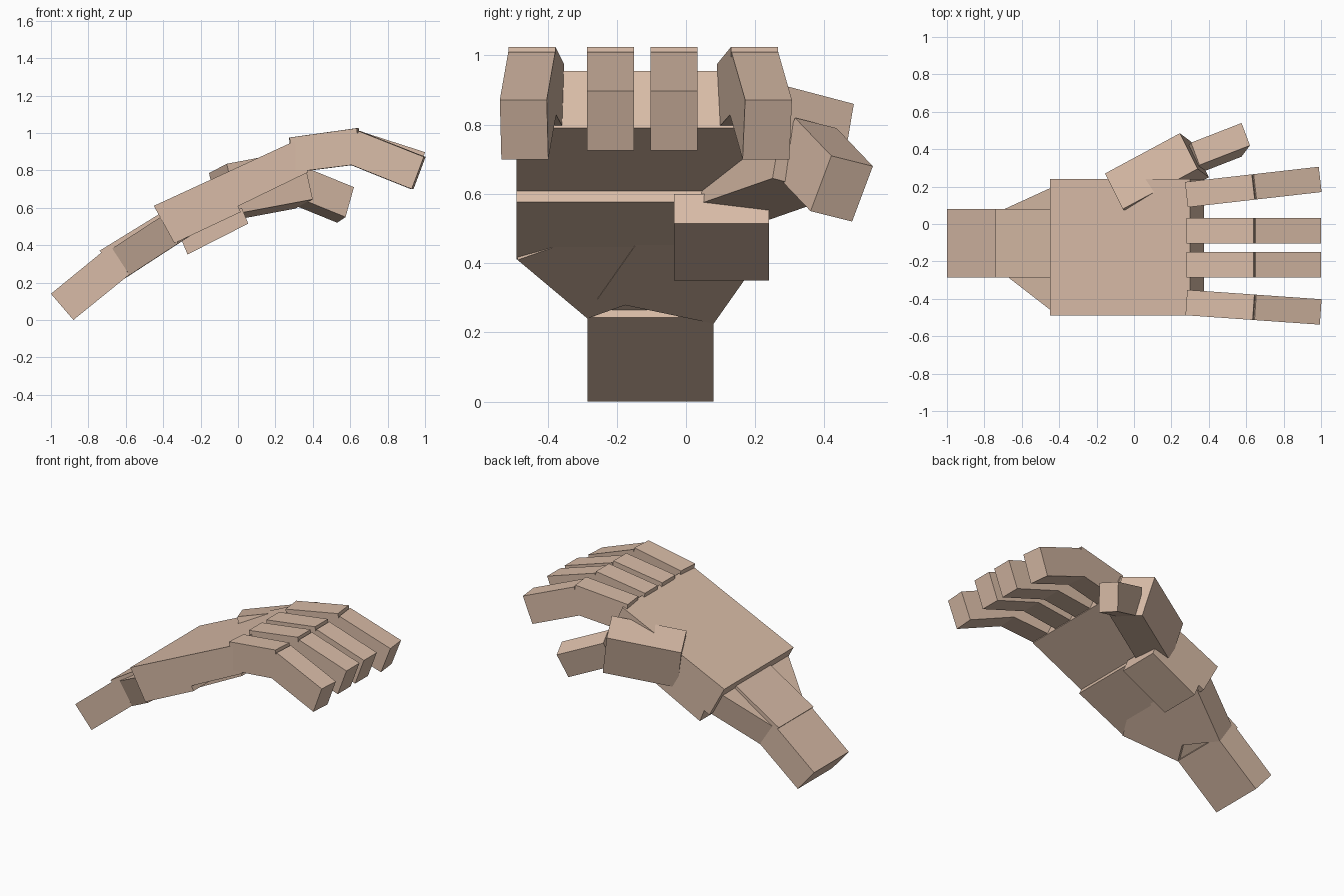
import bpy, bmesh, math
from mathutils import Vector, Matrix

if "Cube" in bpy.data.objects:
    bpy.data.objects.remove(bpy.data.objects["Cube"])

skin = bpy.data.materials.new("skin_tan")
skin.diffuse_color = (0.69, 0.50, 0.385, 1)
skin.use_nodes = True
skin.node_tree.nodes["Principled BSDF"].inputs["Base Color"].default_value = skin.diffuse_color


def finish(name, bm):
    bmesh.ops.recalc_face_normals(bm, faces=bm.faces)
    me = bpy.data.meshes.new(name)
    bm.to_mesh(me)
    bm.free()
    me.materials.append(skin)
    ob = bpy.data.objects.new(name, me)
    bpy.context.collection.objects.link(ob)
    return ob


def sweep(name, base, offset, turn=None):
    """Flat polygon swept along an offset to make a block."""
    bm = bmesh.new()
    face = bm.faces.new([bm.verts.new(p) for p in base])
    new = bmesh.ops.extrude_face_region(bm, geom=[face], use_keep_orig=True)
    verts = [v for v in new["geom"] if isinstance(v, bmesh.types.BMVert)]
    bmesh.ops.translate(bm, verts=verts, vec=offset)
    if turn:
        bmesh.ops.transform(bm, matrix=turn, verts=bm.verts)
    return finish(name, bm)


def prism(name, profile, y0, y1, turn=None):
    """Side profile (x, z) with a width in y."""
    return sweep(name, [(x, y0, z) for x, z in profile], (0, y1 - y0, 0), turn)


def block(name, corner, u, v, w):
    """Box from one corner and three edge vectors."""
    c, u, v = Vector(corner), Vector(u), Vector(v)
    return sweep(name, [c, c + u, c + u + v, c + v], Vector(w))


# forearm and wrist
prism("forearm", [(-1, .14), (-.88, 0), (-.58, .243), (-.70, .385)], -.285, .08)
prism("wrist", [(-.74, .37), (-.35, .61), (-.30, .46), (-.62, .25)], -.285, .08)

# two splayed blocks widening the wrist into the palm
pitch = math.radians(33)
along = Vector((math.cos(pitch), 0, math.sin(pitch)))
up = Vector((-math.sin(pitch), 0, math.cos(pitch)))
for name, corner, yaw, side in (("wrist_flare_outer", (-.58, -.285, .24), -33, 1),
                                ("wrist_flare_thumb", (-.60, .08, .225), 21, -1)):
    a = math.radians(yaw)
    lengthwise = along * math.cos(a) + Vector((0, math.sin(a), 0))
    across = along * abs(math.sin(a)) + Vector((0, side * math.cos(a), 0))
    block(name, corner, lengthwise * .37, across * .36, up * .17)

# palm, with a small step underneath, and the heel pad
prism("palm", [(-.45, .61), (.30, .955), (.375, .79), (0, .608), (.015, .577), (-.34, .41)],
      -.49, .24)
prism("thumb_heel_pad", [(-.27, .35), (.055, .515), (.02, .6), (-.305, .435)], -.035, .24)

# fingers: knuckle segment and bent tip segment
for name, yc, yaw, drop in (("index", .157, 6.5, .025), ("middle", -.035, 0, 0),
                            ("ring", -.218, 0, 0), ("little", -.42, -4, .025)):
    pivot = Vector((.28, yc, 0))
    turn = (Matrix.Translation(pivot) @ Matrix.Rotation(math.radians(yaw), 4, 'Z')
            @ Matrix.Translation(-pivot))
    y0, y1 = yc - .068, yc + .068
    prism(name + "_finger_base", [(.28, .975), (.64, 1.025), (.665, .835), (.305, .79)],
          y0, y1, turn)
    prism(name + "_finger_tip", [(.65, 1.01), (1, .897 - drop), (.935, .725 - drop), (.588, .838)],
          y0, y1, turn)

# thumb
block("thumb_base", (-.155, .27, .785), (.40, .215, .075), (.095, -.19, .05), (.06, -.045, -.265))
block("thumb_tip", (.35, .315, .82), (.27, .105, -.11), (-.045, .12, -.03), (-.045, -.06, -.16))
